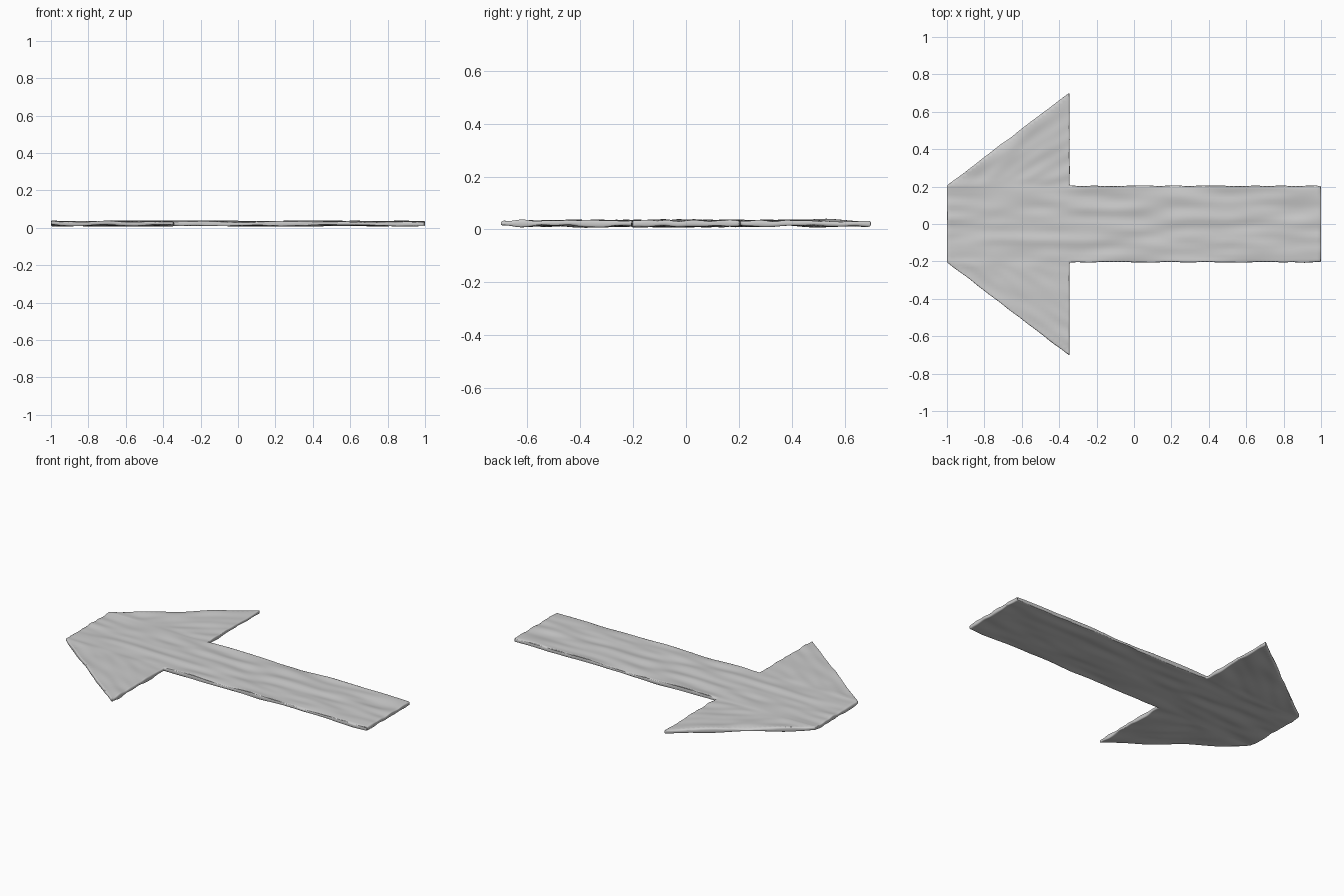
import bpy, bmesh, math
from mathutils import Vector, noise

if "Cube" in bpy.data.objects:
    bpy.data.objects.remove(bpy.data.objects["Cube"])

NECK, SHAFT, TIP = -0.345, 0.205, 0.703
BOTTOM, TOP = 0.012, 0.034

# Flat arrow outline, split into shaft, head centre and two wings
bm = bmesh.new()
pts = [(-1, -SHAFT), (NECK, -SHAFT), (1, -SHAFT), (1, SHAFT),
       (NECK, SHAFT), (-1, SHAFT), (NECK, TIP), (NECK, -TIP)]
v = [bm.verts.new((x, y, BOTTOM)) for x, y in pts]
for ids in ((0, 1, 4, 5), (1, 2, 3, 4), (5, 4, 6), (0, 7, 1)):
    bm.faces.new([v[i] for i in ids])

# Thickness and softened rim
ext = bmesh.ops.extrude_face_region(bm, geom=bm.faces[:], use_keep_orig=True)
bmesh.ops.translate(bm, vec=(0, 0, TOP - BOTTOM),
                    verts=[g for g in ext["geom"] if isinstance(g, bmesh.types.BMVert)])
bmesh.ops.recalc_face_normals(bm, faces=bm.faces[:])
rim = [e for e in bm.edges if len(e.link_faces) == 2 and e.calc_face_angle(0) > 0.5]
bmesh.ops.bevel(bm, geom=rim, offset=0.006, segments=2, profile=0.5, affect='EDGES')


# Fine grid of cuts to carry the carved grain
def slice_axis(axis, lo, hi, count):
    normal = Vector((axis == 0, axis == 1, 0))
    for i in range(1, count):
        co = normal * (lo + (hi - lo) * i / count)
        bmesh.ops.bisect_plane(bm, geom=bm.verts[:] + bm.edges[:] + bm.faces[:],
                               plane_co=co, plane_no=normal, dist=1e-5)


slice_axis(0, -1, 1, 90)
slice_axis(1, -TIP, TIP, 90)

# Wood grain: along the shaft, and slanted with the edge on each wing
slant = math.atan2(TIP - SHAFT, NECK + 1)
bm.normal_update()
moves = []
for vert in bm.verts:
    x, y, z = vert.co
    wing = abs(y) > SHAFT and x < NECK + 0.01
    a = math.copysign(slant, y) if wing else 0
    blend = min(1, (abs(y) - SHAFT) / 0.05) if wing else 0
    straight = noise.noise(Vector((x * 4, y * 17, z * 60)))
    angled = noise.noise(Vector(((x * math.cos(a) + y * math.sin(a)) * 5,
                                 (y * math.cos(a) - x * math.sin(a)) * 17, z * 60 + 3)))
    h = straight * (1 - blend) + angled * blend
    side = 0.004 * noise.noise(Vector((x * 12, y * 12, 5)))
    flat = Vector((vert.normal.x, vert.normal.y, 0))
    moves.append((vert, flat * side + Vector((0, 0, h * 0.0085))))
for vert, d in moves:
    vert.co += d
    vert.co.x = max(-1, min(1, vert.co.x))

for f in bm.faces:
    f.smooth = True
mesh = bpy.data.meshes.new("wooden_arrow")
bm.to_mesh(mesh)
bm.free()
arrow = bpy.data.objects.new("wooden_arrow", mesh)
bpy.context.collection.objects.link(arrow)
